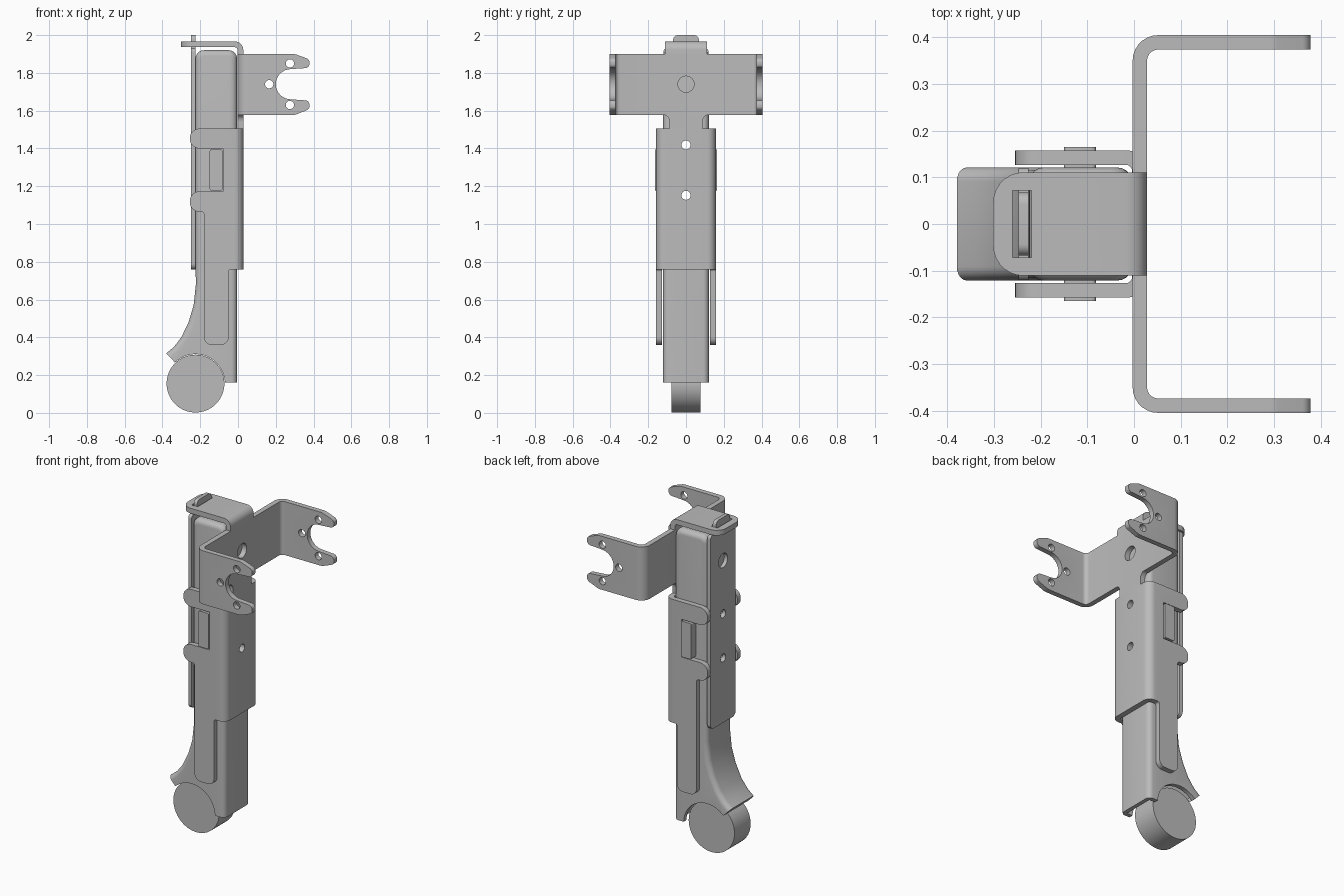
import bpy
import bmesh
import math
from mathutils import Vector

if "Cube" in bpy.data.objects:
    bpy.data.objects.remove(bpy.data.objects["Cube"])

metal = bpy.data.materials.new("plain grey")
metal.use_nodes = True
GREY = (0.5, 0.5, 0.5, 1)
metal.diffuse_color = GREY
metal.node_tree.nodes["Principled BSDF"].inputs["Base Color"].default_value = GREY


def rounded(pts, seg=7):
    """Outline from (a, b) or (a, b, fillet radius) corners."""
    out = []
    n = len(pts)
    for i, p in enumerate(pts):
        c = Vector(p[:2])
        r = p[2] if len(p) > 2 else 0
        if r == 0:
            out.append(tuple(c))
            continue
        u = (Vector(pts[i - 1][:2]) - c).normalized()
        v = (Vector(pts[(i + 1) % n][:2]) - c).normalized()
        half = u.angle(v) / 2
        centre = c + (u + v).normalized() * (r / math.sin(half))
        start = c + u * (r / math.tan(half)) - centre
        end = c + v * (r / math.tan(half)) - centre
        sweep = start.angle_signed(end)
        a0 = math.atan2(start.y, start.x)
        for k in range(seg + 1):
            a = a0 - sweep * k / seg
            out.append((centre.x + r * math.cos(a), centre.y + r * math.sin(a)))
    return out


def arc(cx, cz, r, a0, a1, seg=16):
    return [(cx + r * math.cos(math.radians(a0 + (a1 - a0) * k / seg)),
             cz + r * math.sin(math.radians(a0 + (a1 - a0) * k / seg)))
            for k in range(seg + 1)]


def prism(name, pts, axis, lo, hi):
    """Extrude a closed outline along one axis."""
    place = {"x": lambda a, b, t: (t, a, b),
             "y": lambda a, b, t: (a, t, b),
             "z": lambda a, b, t: (a, b, t)}[axis]
    bm = bmesh.new()
    low = [bm.verts.new(place(a, b, lo)) for a, b in pts]
    high = [bm.verts.new(place(a, b, hi)) for a, b in pts]
    bm.faces.new(low)
    bm.faces.new(high)
    for i in range(len(pts)):
        j = (i + 1) % len(pts)
        bm.faces.new((low[i], low[j], high[j], high[i]))
    bmesh.ops.recalc_face_normals(bm, faces=bm.faces)
    mesh = bpy.data.meshes.new(name)
    bm.to_mesh(mesh)
    bm.free()
    mesh.materials.append(metal)
    ob = bpy.data.objects.new(name, mesh)
    bpy.context.collection.objects.link(ob)
    return ob


def combine(ob, tool, operation="DIFFERENCE"):
    """Apply a boolean and discard the tool."""
    mod = ob.modifiers.new("cut", "BOOLEAN")
    mod.object, mod.operation, mod.solver = tool, operation, "EXACT"
    deps = bpy.context.evaluated_depsgraph_get()
    mesh = bpy.data.meshes.new_from_object(ob.evaluated_get(deps))
    ob.modifiers.clear()
    ob.data = mesh
    bpy.data.objects.remove(tool)


def drill(ob, axis, a, b, r):
    combine(ob, prism("drill", arc(a, b, r, 0, 345, 23), axis, -0.6, 0.6))


def box(name, x0, x1, y0, y1, z0, z1):
    return prism(name, [(x0, y0), (x1, y0), (x1, y1), (x0, y1)], "z", z0, z1)


# Caster wheel
WX, WZ, WR = -0.225, 0.155, 0.153
wheel = prism("wheel", arc(WX, WZ, WR, 0, 355, 71), "y", -0.077, 0.077)

# Inner leg: rounded tube flaring out into a fender over the wheel
fender = [(-0.225, 0.80), (-0.223, 0.68), (-0.235, 0.57), (-0.262, 0.48),
          (-0.30, 0.40), (-0.34, 0.348), (-0.38, 0.315), (-0.335, 0.268)]
over_wheel = arc(WX, WZ, 0.156, 134, 2, 20)
leg = prism("inner_leg", rounded([(-0.225, 1.92, 0.045)] + fender + over_wheel
            + [(-0.005, 0.16), (-0.005, 1.92, 0.045)]), "y", -0.121, 0.121)
# round the long edges, keeping the ends square
bm = bmesh.new()
bm.from_mesh(leg.data)
edges = [e for e in bm.edges
         if abs(e.verts[0].co.y - e.verts[1].co.y) < 1e-5
         and (all(v.co.x > -0.01 and v.co.z > 0.1 for v in e.verts)
              or all(v.co.z > 0.31 and v.co.x < -0.222 for v in e.verts)
              or all(v.co.z > 1.8 for v in e.verts))]
bmesh.ops.bevel(bm, geom=edges, offset=0.03, segments=5, profile=0.5,
                affect="EDGES", clamp_overlap=True)
bm.to_mesh(leg.data)
bm.free()
inside = prism("cavity", [(-0.20, 1.88), (-0.20, 0.68), (-0.212, 0.57), (-0.24, 0.47),
                          (-0.28, 0.385), (-0.34, 0.30), (-0.34, 0.1), (-0.03, 0.1),
                          (-0.03, 1.88)], "y", -0.095, 0.095)
combine(leg, inside)

# Outer sleeve: sheet channel trimmed to its side silhouette
channel = rounded([(-0.27, -0.158), (0.028, -0.158, 0.045), (0.028, 0.158, 0.045),
                   (-0.27, 0.158), (-0.27, 0.127), (-0.004, 0.127, 0.014),
                   (-0.004, -0.127, 0.014), (-0.27, -0.127)])
sleeve = prism("outer_sleeve", channel, "z", 0.3, 1.6)
side = rounded([(0.05, 0.76), (0.05, 1.505), (-0.255, 1.505, 0.05), (-0.255, 1.40, 0.05),
                (-0.08, 1.40), (-0.08, 1.172), (-0.255, 1.172, 0.05),
                (-0.255, 1.065, 0.05), (-0.18, 1.065, 0.015), (-0.18, 0.36, 0.04),
                (-0.05, 0.36, 0.04), (-0.05, 0.76, 0.012)])
combine(sleeve, prism("trim", side, "y", -0.3, 0.3), "INTERSECT")

# Side lugs sitting in the sleeve notches
for s, label in ((1, "back"), (-1, "front")):
    lug = rounded([(-0.15, 1.178, 0.008), (-0.082, 1.178, 0.008),
                   (-0.082, 1.394, 0.008), (-0.15, 1.394, 0.008)], 3)
    prism("side_lug_" + label, lug, "y", *sorted((s * 0.115, s * 0.165)))

# Neck joining sleeve, bracket and cap
neck = rounded([(-0.125, 1.50), (0.125, 1.50), (0.088, 1.50, 0.001), (0.088, 1.58),
                (-0.088, 1.58), (-0.088, 1.50, 0.001)][2:])
prism("neck", neck, "x", -0.002, 0.028)
for s in (1, -1):
    fillet = [(s * 0.087, 1.58), (s * 0.125, 1.58)] + \
             [(s * y, z) for y, z in arc(0.125, 1.543, 0.037, 90, 180, 6)]
    prism("neck_fillet", fillet, "x", -0.002, 0.028)

# Fork bracket: wide sheet channel with open-ended arms
wide = rounded([(0.378, -0.405), (-0.003, -0.405, 0.055), (-0.003, 0.405, 0.055),
                (0.378, 0.405), (0.378, 0.374), (0.028, 0.374, 0.024),
                (0.028, -0.374, 0.024), (0.378, -0.374)])
bracket = prism("fork_bracket", wide, "z", 1.5, 2.0)
arm = rounded([(-0.1, 1.90), (0.30, 1.90, 0.06), (0.379, 1.872, 0.026), (0.379, 1.82, 0.025)]) \
    + arc(0.28, 1.74, 0.08, 90, 270) \
    + rounded([(0.379, 1.66, 0.025), (0.379, 1.608, 0.026), (0.30, 1.577, 0.06), (-0.1, 1.577)])
# keep only the outline points that belong to the arm
arm = [p for p in arm if -0.11 < p[0] < 0.381]
combine(bracket, prism("trim", arm, "y", -0.6, 0.6), "INTERSECT")
for x, z in ((0.165, 1.74), (0.275, 1.85), (0.275, 1.63)):
    drill(bracket, "y", x, z, 0.022)
drill(bracket, "x", 0, 1.74, 0.043)

# Top cap folded over the leg
fold = rounded([(-0.302, 1.967), (0.028, 1.967, 0.045), (0.028, 1.89), (-0.003, 1.89),
                (-0.003, 1.936, 0.014), (-0.302, 1.936)])
cap = prism("top_cap", fold, "y", -0.11, 0.11)
plan = rounded([(-0.302, -0.111, 0.065), (0.1, -0.111), (0.1, 0.111), (-0.302, 0.111, 0.065)])
combine(cap, prism("trim", plan, "z", 1.8, 2.1), "INTERSECT")
combine(cap, box("slot", -0.26, -0.22, -0.072, 0.072, 1.9, 2.1))

# Back plate with a tab through the cap slot
plate = rounded([(-0.12, 0.76, 0.03), (0.12, 0.76, 0.03), (0.12, 1.93, 0.02), (0.068, 1.93),
                 (0.068, 2.0, 0.025), (-0.068, 2.0, 0.025), (-0.068, 1.93),
                 (-0.12, 1.93, 0.02)])
back_plate = prism("back_plate", plate, "x", -0.248, -0.226)
drill(back_plate, "x", 0, 1.74, 0.043)

# Bolt holes through sleeve, leg and plate
for ob in (sleeve, leg, back_plate):
    for z in (1.418, 1.152):
        drill(ob, "x", 0, z, 0.024)

bpy.ops.object.select_all(action="DESELECT")
for ob in bpy.context.scene.objects:
    if ob.type == "MESH":
        ob.select_set(True)
        bpy.context.view_layer.objects.active = ob
bpy.ops.object.shade_smooth_by_angle(angle=math.radians(30))
